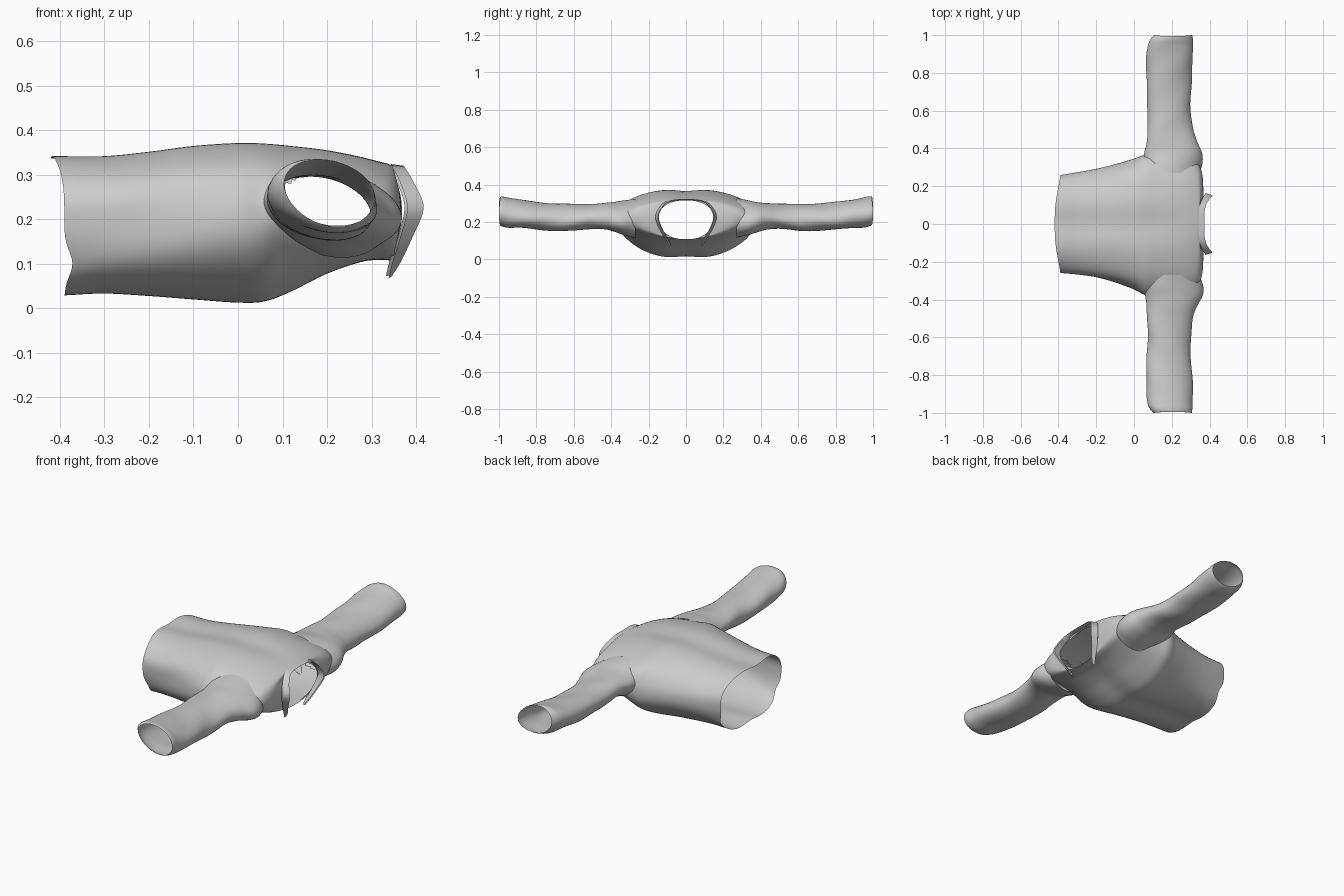
import bpy, bmesh
from math import sin, cos, pi, exp, copysign

if "Cube" in bpy.data.objects:
    bpy.data.objects.remove(bpy.data.objects["Cube"])


def sample(rows, t):
    """Smooth (Catmull-Rom style) interpolation of key rows, first column is position."""
    n = len(rows)
    i = max(k for k in range(n - 1) if rows[k][0] <= t or k == 0)
    a, b = rows[i], rows[i + 1]
    p, q = rows[max(i - 1, 0)], rows[min(i + 2, n - 1)]
    h = b[0] - a[0]
    u = (t - a[0]) / h
    out = []
    for c in range(1, len(a)):
        m0 = (b[c] - p[c]) / (b[0] - p[0]) * h
        m1 = (q[c] - a[c]) / (q[0] - a[0]) * h
        out.append((2*u**3 - 3*u*u + 1)*a[c] + (u**3 - 2*u*u + u)*m0
                   + (3*u*u - 2*u**3)*b[c] + (u**3 - u*u)*m1)
    return out


def loft(name, rings, closed=True, drop=None):
    """Skin a list of rings; faces whose centre satisfies drop() are removed."""
    bm = bmesh.new()
    vs = [[bm.verts.new(p) for p in r] for r in rings]
    n = len(rings[0])
    for a, b in zip(vs, vs[1:]):
        for j in range(n if closed else n - 1):
            k = (j + 1) % n
            bm.faces.new((a[j], a[k], b[k], b[j]))
    if drop:
        bad = [f for f in bm.faces if drop(f.calc_center_median())]
        bmesh.ops.delete(bm, geom=bad, context='FACES')
    bmesh.ops.recalc_face_normals(bm, faces=bm.faces)
    me = bpy.data.meshes.new(name)
    bm.to_mesh(me)
    bm.free()
    ob = bpy.data.objects.new(name, me)
    bpy.context.collection.objects.link(ob)
    for f in me.polygons:
        f.use_smooth = True
    return ob


def spow(v, e):
    return copysign(abs(v) ** e, v)


# Torso: t, x, half width, top z, bottom z, middle z, squareness
TORSO = [
    (0, -.39, .258, .350, .020, .19, 2.5),
    (1, -.30, .270, .350, .024, .19, 2.4),
    (2, -.20, .287, .360, .018, .20, 2.3),
    (3, -.10, .312, .373, .010, .21, 2.2),
    (4, .00, .345, .379, .003, .22, 2.15),
    (5, .06, .370, .377, .006, .23, 2.1),
    (6, .12, .368, .372, .028, .235, 2.0),
    (7, .20, .360, .361, .070, .235, 2.0),
    (8, .28, .350, .343, .100, .232, 2.0),
    (9, .335, .325, .325, .108, .23, 1.9),
    (10, .362, .260, .319, .108, .225, 1.9),
    (11, .368, .150, .316, .106, .220, 2.1),
]


def torso_ring(t, n=112):
    x, w, zt, zb, zm, p = sample(TORSO, t)
    hem = max(0, 1 - t / 1.2) ** 2
    ridge = max(0, min(1, (9 - t) / 3))
    neck = max(0, (t - 9) / 2)
    ring = []
    for j in range(n):
        a = 2 * pi * j / n
        c, s = cos(a), sin(a)
        y = w * spow(c, 2 / p)
        z = zm + ((zt if s > 0 else zb) - zm) * spow(abs(s), 2 / p)
        # shallow valley along the spine and chest, soft folds on the flanks
        z -= copysign(.014, s) * ridge * exp(-(y / .08) ** 2) * abs(s)
        y *= 1 + ridge * .018 * sin(5 * a + .8 * t) * c * c
        # wavy hem edge, neckline set back at nape and throat
        xx = x - hem * (.03 * max(s, 0) ** 3 - .018 * exp(-((z - .1) / .04) ** 2))
        xx -= neck * .03 * s * s
        ring.append((xx, y, z))
    return ring


def in_armhole(c):
    return abs(c.y) > .27 and ((c.x - .205) / .125) ** 2 + ((c.z - .23) / .075) ** 2 < 1


loft("torso", [torso_ring(11 * i / 88) for i in range(89)], drop=in_armhole)

# Sleeves: distance from centre, min x, max x, min z, max z
SLEEVE = [
    (.27, .065, .345, .115, .325),
    (.33, .052, .364, .128, .315),
    (.38, .058, .362, .145, .306),
    (.43, .068, .338, .160, .302),
    (.50, .070, .312, .163, .297),
    (.62, .072, .300, .152, .296),
    (.75, .066, .304, .155, .302),
    (.88, .066, .312, .168, .318),
    (.95, .074, .311, .170, .331),
    (.98, .086, .310, .176, .337),
    (1.0, .104, .306, .184, .334),
]


def sleeve_ring(d, side, n=56):
    x0, x1, z0, z1 = sample(SLEEVE, d)
    cx, cz, rx, rz = (x0 + x1) / 2, (z0 + z1) / 2, (x1 - x0) / 2, (z1 - z0) / 2
    ring = []
    for j in range(n):
        a = 2 * pi * j / n
        # tilted oval with small creases spiralling along the arm
        k = 1 + .018 * sin(3 * a + 26 * d + side)
        ring.append((cx + rx * k * cos(a), side * (d - .006 * (d > .99) * sin(a) ** 2),
                     cz + rz * k * sin(a - .22)))
    return ring


for side, label in ((-1, "right"), (1, "left")):
    loft(label + "_sleeve", [sleeve_ring(.27 + .73 * i / 60, side) for i in range(61)])

# Collar: y, z, base x, fold x along one half, from nape to open throat
COLLAR = [
    (0, .000, .320, .336, .372),
    (1, .080, .314, .340, .376),
    (2, .128, .280, .358, .396),
    (3, .150, .225, .374, .417),
    (4, .128, .160, .358, .392),
    (5, .096, .105, .340, .366),
    (6, .080, .072, .332, .346),
]
half = [sample(COLLAR, 6 * i / 30) for i in range(31)]
path = [(-y, z, b, f) for y, z, b, f in reversed(half[1:])] + half


def collar_line(scale, f):
    return [(f(b, t), y * scale, .22 + (z - .22) * (1 + (scale - 1) * .4)) for y, z, b, t in path]


# Inner stand, folded edge and outer leaf
collar = loft("collar", [
    collar_line(1.0, lambda b, t: b),
    collar_line(.97, lambda b, t: t - .005),
    collar_line(1.0, lambda b, t: t),
    collar_line(1.09, lambda b, t: b + .006),
], closed=False)

bpy.ops.object.select_all(action='DESELECT')
collar.select_set(True)
bpy.context.view_layer.objects.active = collar
bpy.ops.object.shade_smooth_by_angle(angle=.7)
